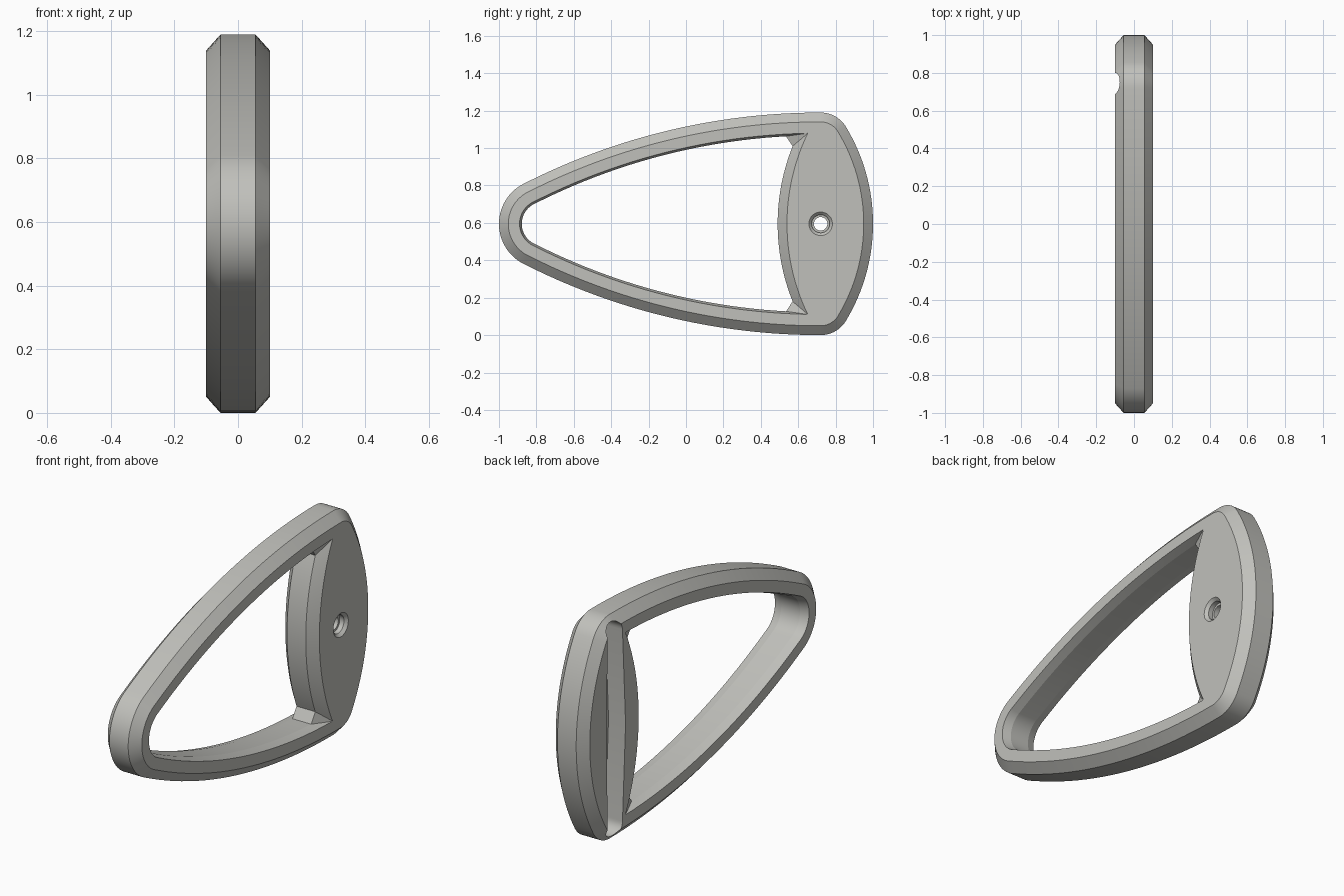
import bpy, bmesh, math

if "Cube" in bpy.data.objects:
    bpy.data.objects.remove(bpy.data.objects["Cube"])

MID = 0.595                      # height of the symmetry line
HALF, FLAT = 0.1, 0.055          # half thickness, half width of the unchamfered band


def arc(cy, cz, r, a0, a1, n):
    """Points on an arc in the y-z plane, angles in radians."""
    return [(cy + r * math.cos(a0 + (a1 - a0) * i / n),
             cz + r * math.sin(a0 + (a1 - a0) * i / n)) for i in range(n + 1)]


def mirrored(half):
    """Close an upper half profile (nose to back) with its lower half."""
    return half + [(y, -z) for y, z in reversed(half[1:-1])]


NOSE = (-0.76, 0.24)             # centre y, radius
ARM = (0.72, -2.905, 3.5)        # centre y, centre z, radius
A_TAN = math.atan2(2.905, -1.48)  # where nose meets arm


def nose_and_arm(d, y_end):
    end = math.acos((y_end - ARM[0]) / (ARM[2] - d))
    return (arc(NOSE[0], 0, NOSE[1] - d, math.pi, A_TAN, 20)
            + arc(ARM[0], ARM[1], ARM[2] - d, A_TAN, end, 24)[1:])


def outer(d):
    a = math.atan2(0.437, 0.72)
    half = nose_and_arm(d, 0.72)
    half += arc(0.72, 0.437, 0.158 - d, math.pi / 2, a, 10)[1:]
    half += arc(0, 0, 1 - d, a, 0, 16)[1:]
    return mirrored(half)


def opening(d, y_end, web_y, web_z, web_mid):
    """Window profile: nose, arm, corner, then the bowed web edge."""
    sag = web_y - web_mid
    r = (web_z ** 2 + sag ** 2) / (2 * sag)
    cy = web_mid + r
    a = math.atan2(web_z, web_y - cy)
    return mirrored(nose_and_arm(d, y_end) + arc(cy, 0, r, a, math.pi, 16))


def loft(name, rings):
    """Skin a list of (x, profile) rings and cap both ends."""
    bm = bmesh.new()
    loops = [[bm.verts.new((x, y, z + MID)) for y, z in p] for x, p in rings]
    n = len(loops[0])
    for a, b in zip(loops, loops[1:]):
        for i in range(n):
            j = (i + 1) % n
            bm.faces.new((a[i], a[j], b[j], b[i]))
    bm.faces.new(loops[0])
    bm.faces.new(loops[-1])
    bmesh.ops.recalc_face_normals(bm, faces=bm.faces)
    me = bpy.data.meshes.new(name)
    bm.to_mesh(me)
    bm.free()
    ob = bpy.data.objects.new(name, me)
    bpy.context.collection.objects.link(ob)
    return ob


def circle(r):
    return arc(0.72, 0, r, 0, 2 * math.pi, 48)[:-1]


# Chamfered body
body = loft("handle_frame", [(-HALF, outer(0.05)), (-FLAT, outer(0)),
                             (FLAT, outer(0)), (HALF, outer(0.05))])

# Window with sharp corners on the faces and clipped corners inside
face_win = opening(0.11, 0.65, 0.651, 0.484, 0.54)
core_win = opening(0.122, 0.535, 0.57, 0.415, 0.49)
window = loft("window_cutter", [(-0.2, face_win), (-HALF, face_win), (-FLAT, core_win),
                                (FLAT, core_win), (HALF, face_win), (0.2, face_win)])

# Cord groove on the left face: round ends, walls bent outward at the middle
groove_profile = (arc(0.738, 0.508, 0.062, 0, math.pi, 16) + [(0.65, 0)]
                  + arc(0.738, -0.508, 0.062, math.pi, 2 * math.pi, 16) + [(0.81, 0)])
groove = loft("groove_cutter", [(-0.2, groove_profile), (0.0, groove_profile)])

# Stepped screw hole
bore = loft("bore_cutter", [(-0.05, circle(0.036)), (0.06, circle(0.036)),
                            (0.06001, circle(0.048)), (0.085, circle(0.048)),
                            (0.1, circle(0.063)), (0.15, circle(0.063))])

bpy.context.view_layer.objects.active = body
body.select_set(True)
for cutter in (window, groove, bore):
    mod = body.modifiers.new(cutter.name, 'BOOLEAN')
    mod.operation, mod.solver, mod.object = 'DIFFERENCE', 'EXACT', cutter
    bpy.ops.object.modifier_apply(modifier=mod.name)
    bpy.data.objects.remove(cutter)

bpy.ops.object.shade_smooth_by_angle(angle=math.radians(12))

grey = bpy.data.materials.new("warm_grey")
grey.diffuse_color = (0.53, 0.53, 0.50, 1)
grey.use_nodes = True
grey.node_tree.nodes["Principled BSDF"].inputs["Base Color"].default_value = grey.diffuse_color
body.data.materials.clear()
body.data.materials.append(grey)
